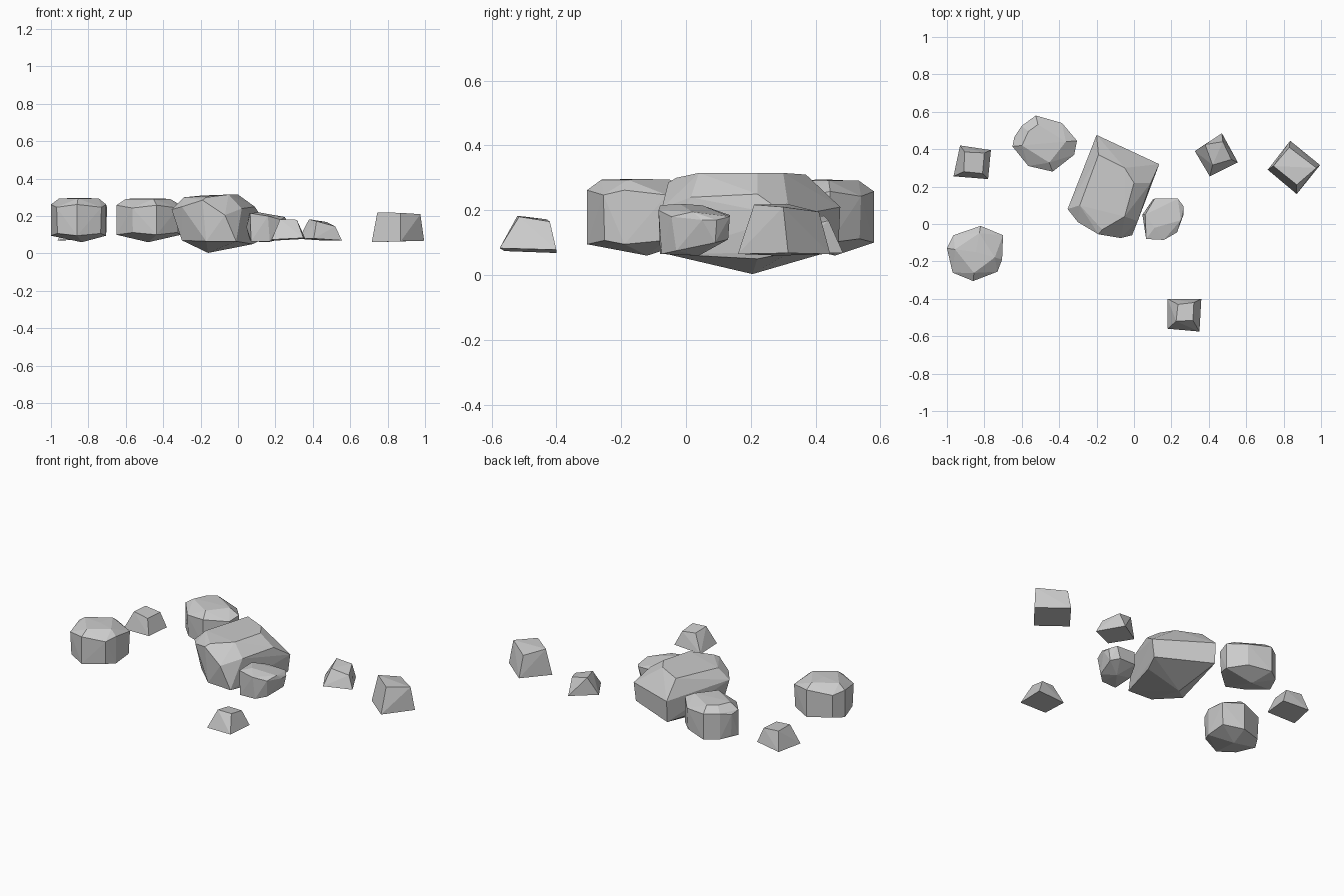
import bpy, bmesh, math
from mathutils import Vector


def rock(name, points):
    """Faceted stone: convex hull of a few corner points."""
    bm = bmesh.new()
    for p in points:
        bm.verts.new(p)
    res = bmesh.ops.convex_hull(bm, input=bm.verts[:])
    loose = [v for v in bm.verts if not v.link_faces]
    bmesh.ops.delete(bm, geom=loose, context='VERTS')
    bmesh.ops.dissolve_limit(bm, angle_limit=math.radians(3),
                             verts=bm.verts[:], edges=bm.edges[:])
    bmesh.ops.recalc_face_normals(bm, faces=bm.faces[:])
    me = bpy.data.meshes.new(name)
    bm.to_mesh(me)
    bm.free()
    ob = bpy.data.objects.new(name, me)
    bpy.context.collection.objects.link(ob)
    return ob


def round_rock(name, outline, center, low, high, bottom, top, top_scale):
    """Rounded stone: vertical sides, shrunken crown, pointed underside."""
    cx, cy = center
    pts = []
    for i, (x, y) in enumerate(outline):
        pts.append((x, y, high - 0.015 * (i % 2)))
        k = 0.96 if i % 2 else 1.0
        pts.append((cx + (x - cx) * k, cy + (y - cy) * k, low + 0.012 * (i % 2)))
        if i % 2 == 0:
            pts.append((cx + (x - cx) * top_scale, cy + (y - cy) * top_scale, top - 0.003))
    pts += [(cx, cy, top), (cx + 0.01, cy + 0.03, bottom)]
    return rock(name, pts)


def chip(name, base, top):
    """Small four-sided tapered stone."""
    return rock(name, base + top)


# Large central boulder
rock("boulder", [
    (-.29, .10, .30), (-.19, .37, .31), (-.05, .30, .315), (0, .22, .315),
    (-.05, .04, .315), (-.17, -.03, .30),
    (-.355, .08, .235), (-.30, .01, .25), (-.19, -.055, .285), (-.07, -.075, .205),
    (.02, .015, .24), (.135, .32, .18), (-.20, .476, .21), (.09, .22, .25),
    (-.30, .07, .07), (-.17, -.05, .065), (-.01, -.06, .065),
    (.08, .22, .05), (.12, .32, .07), (-.20, .47, .08), (-.16, .205, .003)])

# Rounded rocks
round_rock("left_rock",
           [(-.82, -.01), (-.70, -.06), (-.705, -.19), (-.73, -.255),
            (-.86, -.305), (-.97, -.26), (-1, -.13), (-.965, -.06)],
           (-.845, -.15), .095, .262, .06, .297, .72)
round_rock("back_rock",
           [(-.525, .58), (-.385, .54), (-.305, .445), (-.32, .37), (-.435, .28),
            (-.565, .31), (-.65, .415), (-.64, .465), (-.60, .525)],
           (-.49, .43), .10, .258, .06, .295, .68)
rock("side_rock", [
    (.065, -.08, .215), (.11, -.02, .22), (.16, -.085, .20), (.06, .05, .215),
    (.11, .135, .185), (.235, .135, .18), (.25, .02, .195), (.265, .095, .17),
    (.265, .05, .17), (.23, -.045, .18), (.045, .05, .14),
    (.07, -.08, .065), (.17, -.075, .065), (.22, -.03, .075), (.25, .09, .10),
    (.21, .13, .11), (.10, .13, .11), (.06, .04, .08), (.16, .04, .06)])

# Small chips
chip("front_chip",
     [(.18, -.40, .068), (.36, -.40, .078), (.35, -.575, .083), (.18, -.56, .074)],
     [(.235, -.43, .172), (.32, -.42, .165), (.315, -.515, .18), (.225, -.52, .183)])
chip("left_chip",
     [(-.93, .42, .07), (-.765, .395, .08), (-.78, .24, .08), (-.965, .255, .07)],
     [(-.905, .385, .18), (-.80, .38, .17), (-.81, .27, .17), (-.91, .28, .183)])
chip("back_chip",
     [(.47, .485, .068), (.555, .33, .07), (.405, .255, .08), (.325, .39, .078)],
     [(.38, .425, .183), (.475, .44, .168), (.52, .345, .145), (.42, .315, .172)])
chip("right_chip",
     [(.835, .445, .065), (.995, .315, .068), (.87, .16, .065), (.715, .29, .06)],
     [(.745, .31, .22), (.83, .41, .195), (.975, .30, .21), (.87, .21, .217)])
